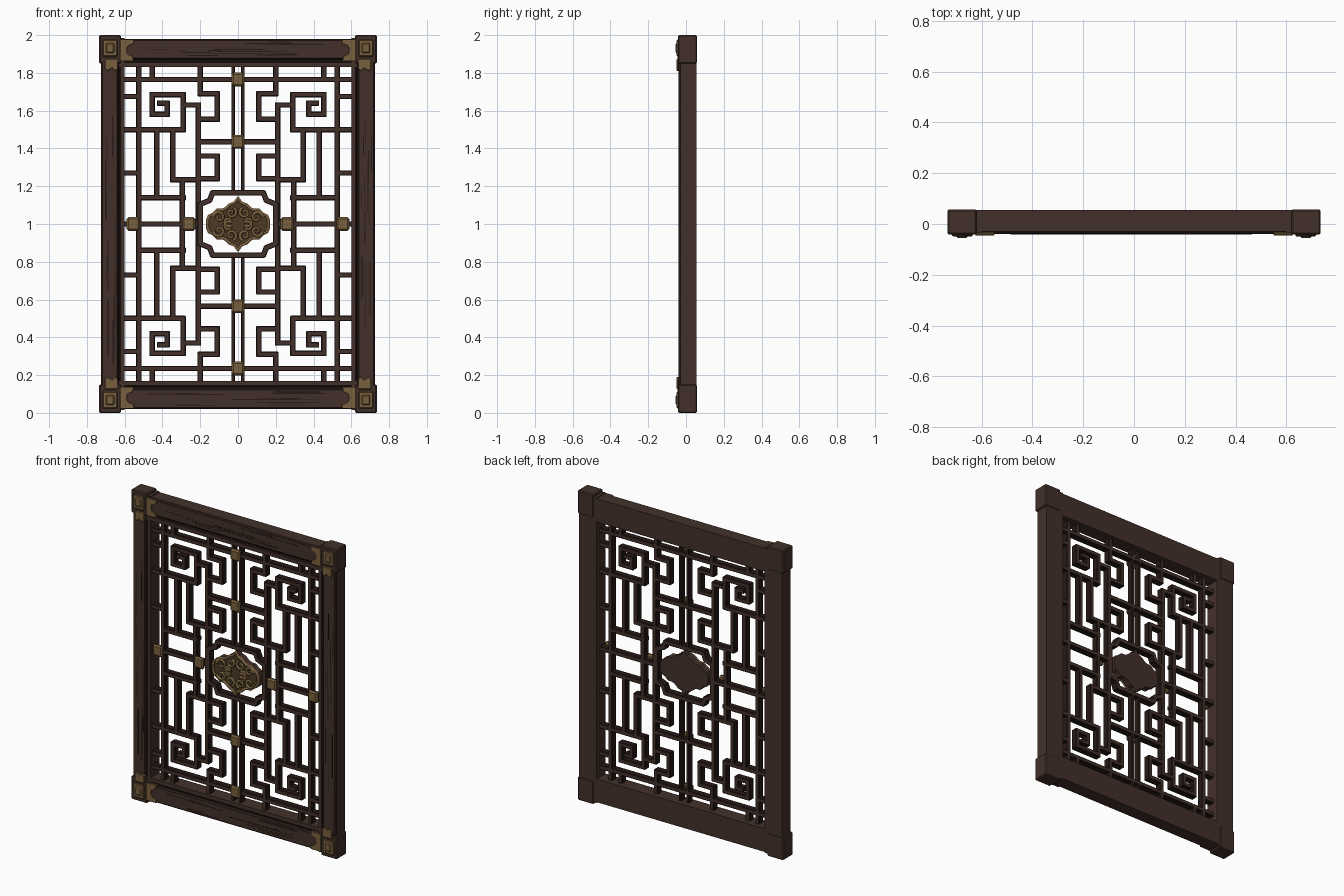
import bpy, bmesh, math, random
from mathutils import Vector

random.seed(4)
default_cube = bpy.data.objects.get("Cube")
if default_cube:
    bpy.data.objects.remove(default_cube, do_unlink=True)


def make_material(name, colour):
    mat = bpy.data.materials.new(name)
    mat.use_nodes = True
    rgba = (*colour, 1.0)
    mat.diffuse_color = rgba
    shader = next(n for n in mat.node_tree.nodes if n.type == 'BSDF_PRINCIPLED')
    shader.inputs["Base Color"].default_value = rgba
    shader.inputs["Roughness"].default_value = 0.8
    return mat


WOOD = make_material("brown wood", (0.056, 0.03, 0.023))
DARK = make_material("dark wood edge", (0.019, 0.010, 0.008))
GOLD = make_material("aged brass", (0.19, 0.118, 0.048))
SHADE = make_material("dark brass", (0.075, 0.043, 0.018))
MIRRORS = [(sx, sz) for sx in (1, -1) for sz in (1, -1)]


def finish(bm, name, mats, rule=None, bevel=0, edge_index=0):
    """Turn a bmesh into an object, colour its faces by rule, bevel its edges."""
    bmesh.ops.recalc_face_normals(bm, faces=bm.faces[:])
    bm.normal_update()
    if rule:
        for face in bm.faces:
            face.material_index = rule(face)
    mesh = bpy.data.meshes.new(name)
    bm.to_mesh(mesh)
    bm.free()
    for mat in mats:
        mesh.materials.append(mat)
    obj = bpy.data.objects.new(name, mesh)
    bpy.context.collection.objects.link(obj)
    if bevel:
        mod = obj.modifiers.new("worn edges", 'BEVEL')
        mod.width = bevel
        mod.segments = 1
        mod.material = edge_index
    return obj


def add_box(bm, low, high):
    low, high = Vector(low), Vector(high)
    size, centre = high - low, (low + high) / 2
    for vert in bmesh.ops.create_cube(bm, size=1)["verts"]:
        vert.co = Vector(a * b for a, b in zip(vert.co, size)) + centre


def add_prism(bm, outline, front, back):
    """Extrude an outline of (x, height above the middle) through y."""
    ring = [[bm.verts.new((x, y, 1 + z)) for x, z in outline] for y in (front, back)]
    bm.faces.new(ring[0])
    bm.faces.new(ring[1])
    for i in range(len(outline)):
        j = (i + 1) % len(outline)
        bm.faces.new((ring[0][i], ring[0][j], ring[1][j], ring[1][i]))


def sides_dark(face):
    return 0 if abs(face.normal.y) > 0.9 else 1


# Frame: moulded stiles and rails
PROFILE = [(0, .055), (0, -.03), (.06, -.04), (.68, -.04), (.74, -.029),
           (.79, -.029), (.83, -.036), (1, -.036), (1, .055)]


def moulding(name, place, half_length):
    bm = bmesh.new()
    ends = [[bm.verts.new(place(t, y, s * half_length)) for t, y in PROFILE] for s in (1, -1)]
    bm.faces.new(ends[0])
    bm.faces.new(ends[1])
    for i in range(len(PROFILE)):
        j = (i + 1) % len(PROFILE)
        bm.faces.new((ends[0][i], ends[0][j], ends[1][j], ends[1][i]))

    def groove(face):
        n = face.normal
        deep = face.calc_center_median().y < -0.02 and n.y > -0.5 and abs(n.y) > 0.1
        floor = abs(face.calc_center_median().y + 0.029) < 0.002
        return 1 if deep or floor or (-0.95 < n.y < -0.1) else 0

    finish(bm, name, [WOOD, DARK], groove)


for side, label in ((1, "left"), (-1, "right")):
    moulding(label + "_stile", lambda t, y, s: (side * (.725 - .125 * t), y, 1 + s), .985)
for side, label in ((1, "top"), (-1, "bottom")):
    moulding(label + "_rail", lambda t, y, s: (s, y, 1 + side * (.98 - .15 * t)), .63)

# Corner blocks
bm = bmesh.new()
for sx, sz in MIRRORS:
    add_prism(bm, [(sx * x, sz * z) for x, z in
                   ((.62, .85), (.735, .85), (.735, 1), (.62, 1))], -.042, .058)
finish(bm, "corner_blocks", [WOOD, DARK], None, .006)

# Lattice, drawn for one quarter as (distance from middle, height above middle)
HALF = .0145
PATHS = [
    [(.61, .765), (0, .765)],
    [(.525, .84), (.525, 0)],
    [(.61, .27), (.525, .27)],
    [(.61, .5), (.29, .5), (.29, .685), (.455, .685), (.455, .58), (.375, .58),
     (.375, .64), (.415, .64)],
    [(.61, .675), (.525, .675)],
    [(.455, .84), (.455, .765)],
    [(.525, .14), (.29, .14)],
    [(.43, .5), (.43, .14)],
    [(.345, .5), (.345, .235), (.21, .235)],
    [(.295, .235), (.295, 0)],
    [(.61, 0), (.2, 0)],
    [(.29, .63), (.21, .63), (.21, 0)],
    [(.2, .84), (.2, .69), (.11, .69), (.11, .555), (.21, .555)],
    [(.21, .435), (0, .435)],
    [(.21, .36), (.11, .36), (.11, .24), (.21, .24)],
]
FRONT, BACK = -.02, .024
bm = bmesh.new()
for sx, sz in MIRRORS:
    for path in PATHS:
        for (x1, z1), (x2, z2) in zip(path, path[1:]):
            if z1 == z2 == 0 and sz < 0:
                continue
            xs, zs = sorted((sx * x1, sx * x2)), sorted((sz * z1, sz * z2))
            add_box(bm, (xs[0] - HALF, FRONT, 1 + zs[0] - HALF),
                    (xs[1] + HALF, BACK, 1 + zs[1] + HALF))
    # Paired centre bars
    zs = sorted((sz * .17, sz * .84))
    add_box(bm, (sx * .026 - .009, FRONT, 1 + zs[0]), (sx * .026 + .009, BACK, 1 + zs[1]))
finish(bm, "lattice_bars", [WOOD, DARK], sides_dark, .004, 1)

# Notched ring around the medallion
RING = [(0, .165), (.135, .165), (.15, .125), (.2, .105), (.2, 0)]
bm = bmesh.new()
for sx, sz in MIRRORS:
    for a, b in zip(RING, RING[1:]):
        a, b = Vector((sx * a[0], sz * a[1])), Vector((sx * b[0], sz * b[1]))
        along = (b - a).normalized() * HALF
        across = Vector((-along.y, along.x))
        a, b = a - along * .5, b + along * .5
        add_prism(bm, [a + across, b + across, b - across, a - across], FRONT - .003, BACK)
finish(bm, "medallion_ring", [WOOD, DARK], sides_dark, .003, 1)

# Brass knots where the main bars cross
bm = bmesh.new()
knots = [(sx * x, 0) for sx in (1, -1) for x in (.26, .555)]
knots += [(0, sz * z) for sz in (1, -1) for z in (.435, .765)]
for x, z in knots:
    add_box(bm, (x - .034, -.036, 1 + z - .036), (x + .034, -.008, 1 + z + .036))
finish(bm, "brass_knots", [GOLD, SHADE], sides_dark, .009, 0)

# Brass corner mounts: square boss, forked rail clasp and stile clasp
SQUARE = [(.637, .885), (.718, .885), (.718, .978), (.637, .978)]
BOSS = [(.655, .905), (.7, .905), (.7, .958), (.655, .958)]
RAIL_CLASP = [(.625, .862), (.55, .862), (.56, .89), (.585, .9), (.59, .925),
              (.58, .945), (.55, .955), (.55, .978), (.625, .978)]
STILE_CLASP = [(.635, .875), (.635, .82), (.65, .808), (.668, .825), (.69, .808),
               (.705, .82), (.705, .875)]
for name, outline, depth, edge in (("corner_plates", SQUARE, -.049, .006),
                                   ("corner_bosses", BOSS, -.056, .006),
                                   ("rail_clasps", RAIL_CLASP, -.046, .002),
                                   ("stile_clasps", STILE_CLASP, -.05, .004)):
    bm = bmesh.new()
    for sx, sz in MIRRORS:
        add_prism(bm, [(sx * x, sz * z) for x, z in outline], depth, -.025)
    finish(bm, name, [GOLD, SHADE], sides_dark, edge, 1 if name == "corner_plates" else 0)

# Medallion: lobed wooden backing, dark brass face and brass rim
QUARTER = [(0, .148), (.018, .118), (.045, .108), (.066, .088), (.085, .078),
           (.115, .078), (.135, .058), (.16, .045), (.17, .02)]
right_half = QUARTER + [(x, -z) for x, z in reversed(QUARTER)]
OUTLINE = right_half + [(-x, z) for x, z in reversed(right_half[1:-1])]
bm = bmesh.new()
add_prism(bm, OUTLINE, -.022, .02)
finish(bm, "medallion", [WOOD, SHADE], lambda f: 1 if f.normal.y < -.9 else 0)


def brass_curve(name, lines, radius, depth, closed=False):
    curve = bpy.data.curves.new(name, 'CURVE')
    curve.dimensions = '3D'
    curve.bevel_depth = radius
    curve.bevel_resolution = 1
    curve.use_fill_caps = True
    for line in lines:
        spline = curve.splines.new('POLY')
        spline.points.add(len(line) - 1)
        for i, (point, (x, z)) in enumerate(zip(spline.points, line)):
            point.co = (x, depth, 1 + z, 1)
            point.radius = 1 if closed else 1.2 - .6 * i / len(line)
        spline.use_cyclic_u = closed
    curve.materials.append(GOLD)
    bpy.context.collection.objects.link(bpy.data.objects.new(name, curve))


brass_curve("medallion_rim", [[(x * .95, z * .95) for x, z in OUTLINE]], .009, -.024, True)

# Scrolls curling inside the medallion
scrolls = []
for sx, sz in MIRRORS:
    for cx, cz, size, turn in ((.1, .036, .032, 0), (.036, .06, .03, 2), (.05, .012, .028, 4)):
        scrolls.append([(sx * (cx + size * (1 - k / 18) * math.cos(turn + k * .55)),
                         sz * (cz + size * (1 - k / 18) * math.sin(turn + k * .55)))
                        for k in range(15)])
brass_curve("medallion_scrolls", scrolls, .0085, -.027)

# Dark grain streaks along the frame
bm = bmesh.new()
for side in (1, -1):
    for _ in range(16):
        length, width = random.uniform(.06, .3), random.uniform(.003, .006)
        x, z = side * random.uniform(.65, .71), random.uniform(.25, 1.45)
        add_box(bm, (x, -.0408, z), (x + width, -.038, z + length))
        x, z = random.uniform(-.53, .25), 1 + side * random.uniform(.89, .965)
        add_box(bm, (x, -.0408, z), (x + length, -.038, z + width))
finish(bm, "grain_streaks", [DARK])
